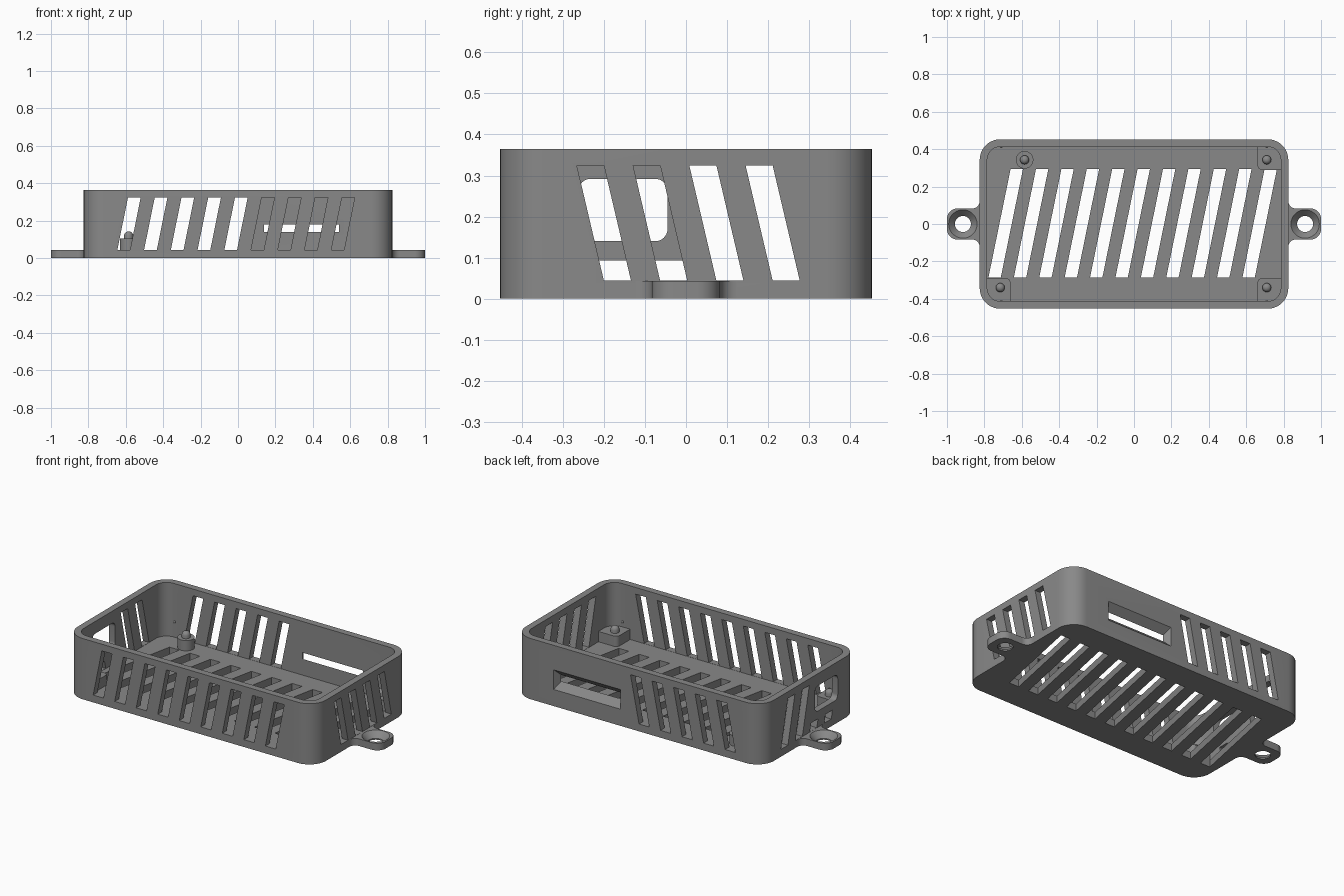
import bpy, bmesh, math

if "Cube" in bpy.data.objects:
    bpy.data.objects.remove(bpy.data.objects["Cube"])

FLOOR, TOP = 0.043, 0.365
mat = bpy.data.materials.new("dark grey plastic")
mat.diffuse_color = (0.25, 0.25, 0.25, 1)
mat.use_nodes = True
mat.node_tree.nodes["Principled BSDF"].inputs["Base Color"].default_value = mat.diffuse_color

AXES = {"z": lambda u, v, w: (u, v, w),
        "y": lambda u, v, w: (u, w, v),
        "x": lambda u, v, w: (w, u, v)}


def loft(bm, rings, axis="z"):
    """Closed solid through (outline, depth) rings."""
    f = AXES[axis]
    vs = [[bm.verts.new(f(u, v, w)) for u, v in pts] for pts, w in rings]
    n = len(vs[0])
    faces = [bm.faces.new(vs[0]), bm.faces.new(vs[-1])]
    for a, b in zip(vs, vs[1:]):
        faces += [bm.faces.new((a[i], a[(i + 1) % n], b[(i + 1) % n], b[i])) for i in range(n)]
    bmesh.ops.recalc_face_normals(bm, faces=faces)


def prism(bm, pts, a, b, axis="z"):
    loft(bm, [(pts, a), (pts, b)], axis)


def arc(cx, cy, r, a0, a1, n=10):
    return [(cx + r * math.cos(math.radians(a0 + (a1 - a0) * i / n)),
             cy + r * math.sin(math.radians(a0 + (a1 - a0) * i / n))) for i in range(n + 1)]


def circle(cx, cy, r, n=32):
    return arc(cx, cy, r, 0, 360, n)[:-1]


def rounded(x0, x1, y0, y1, r):
    return (arc(x1 - r, y1 - r, r, 0, 90) + arc(x0 + r, y1 - r, r, 90, 180)
            + arc(x0 + r, y0 + r, r, 180, 270) + arc(x1 - r, y0 + r, r, 270, 360))


def rect(x0, x1, y0, y1):
    return [(x0, y0), (x1, y0), (x1, y1), (x0, y1)]


def slot(u, width, v0, v1, shift):
    return [(u, v0), (u + width, v0), (u + width + shift, v1), (u + shift, v1)]


def make(name, bm):
    me = bpy.data.meshes.new(name)
    bm.to_mesh(me)
    bm.free()
    me.materials.append(mat)
    ob = bpy.data.objects.new(name, me)
    bpy.context.collection.objects.link(ob)
    return ob


def activate(ob):
    bpy.ops.object.select_all(action="DESELECT")
    ob.select_set(True)
    bpy.context.view_layer.objects.active = ob


def cut(ob, bm):
    cutter = make("cutter", bm)
    mod = ob.modifiers.new("cut", "BOOLEAN")
    mod.operation, mod.solver, mod.object = "DIFFERENCE", "EXACT", cutter
    activate(ob)
    bpy.ops.object.modifier_apply(modifier=mod.name)
    bpy.data.objects.remove(cutter)


def smooth(ob):
    activate(ob)
    bpy.ops.object.shade_smooth_by_angle(angle=math.radians(30))


# Tray: rounded block with a hollow
bm = bmesh.new()
prism(bm, rounded(-0.825, 0.825, -0.453, 0.453, 0.11), 0, TOP)
tray = make("tray", bm)
bm = bmesh.new()
prism(bm, rounded(-0.785, 0.785, -0.413, 0.413, 0.07), FLOOR, 0.5)
cut(tray, bm)

# Slanted vents in the floor
bm = bmesh.new()
for i in range(11):
    prism(bm, slot(-0.778 + 0.1358 * i, 0.066, -0.285, 0.293, 0.118), -0.1, 0.1)
cut(tray, bm)

# Slanted vents in the four walls, and the tapered port at the back
bm = bmesh.new()
z0, z1 = FLOOR + 0.001, 0.325
for i in range(9):
    s = slot(-0.645 + 0.143 * i, 0.068, z0, z1, 0.057)
    prism(bm, s, -0.5, -0.38, "y")
    if i < 5:
        prism(bm, s, 0.38, 0.5, "y")
for i in range(4):
    u = -0.2 + 0.137 * i
    prism(bm, slot(u, 0.066, z0, z1, -0.066), 0.75, 0.87, "x")
    # the two vents below the side port are cut short
    zt = 0.093 if i < 2 else z1
    prism(bm, slot(u, 0.066, z0, zt, -0.066 * (zt - z0) / (z1 - z0)), -0.87, -0.75, "x")
prism(bm, rounded(-0.262, -0.045, 0.14, 0.292, 0.03), -0.87, -0.75, "x")
inner = rect(0.14, 0.54, 0.14, 0.178)
outer = rect(0.118, 0.562, 0.1, 0.218)
loft(bm, [(inner, 0.38), (inner, 0.413), (outer, 0.453), (outer, 0.5)], "y")
cut(tray, bm)
smooth(tray)

# Mounting ears with countersunk holes and a flare into the wall
for side, name in ((1, "right_ear"), (-1, "left_ear")):
    half = arc(0.865, 0.123, 0.04, 180, 270) + arc(0.945, 0.028, 0.055, 90, 0)
    half = [(0.8, 0.123)] + half
    pts = half + [(x, -y) for x, y in reversed(half)]
    bm = bmesh.new()
    prism(bm, [(side * x, y) for x, y in pts], 0, FLOOR)
    ear = make(name, bm)
    bm = bmesh.new()
    c = side * 0.915
    loft(bm, [(circle(c, 0, r), z) for r, z in
              ((0.043, -0.1), (0.043, 0.008), (0.076, FLOOR), (0.076, 0.1))])
    cut(ear, bm)
    smooth(ear)

# Board supports: three corner pads and one round post, each with a pin
PAD = 0.105
supports = {"back_right": (0.71, 0.343), "front_right": (0.71, -0.34),
            "front_left": (-0.715, -0.34), "back_left": (-0.585, 0.343)}
for name, (x, y) in supports.items():
    sx, sy = math.copysign(1, x), math.copysign(1, y)
    bm = bmesh.new()
    if name == "back_left":
        prism(bm, circle(x, y, 0.047), FLOOR - 0.01, PAD)
    else:
        pad = (arc(0.685, 0.315, 0.025, 180, 270) + [(0.79, 0.29)]
               + arc(0.715, 0.343, 0.075, 0, 90) + [(0.66, 0.418)])
        prism(bm, [(sx * u, sy * v) for u, v in pad], FLOOR - 0.01, PAD)
    smooth(make(name + "_support", bm))
    bm = bmesh.new()
    loft(bm, [(circle(x, y, r, 24), z) for r, z in
              ((0.024, PAD - 0.01), (0.024, 0.122), (0.021, 0.132), (0.014, 0.139), (0.005, 0.142))])
    smooth(make(name + "_pin", bm))
    # small snap bump on the wall beside the pin
    bm = bmesh.new()
    bmesh.ops.create_uvsphere(bm, u_segments=12, v_segments=8, radius=0.007)
    bmesh.ops.translate(bm, verts=bm.verts, vec=(sx * 0.71, sy * 0.413, 0.135))
    smooth(make(name + "_snap", bm))
